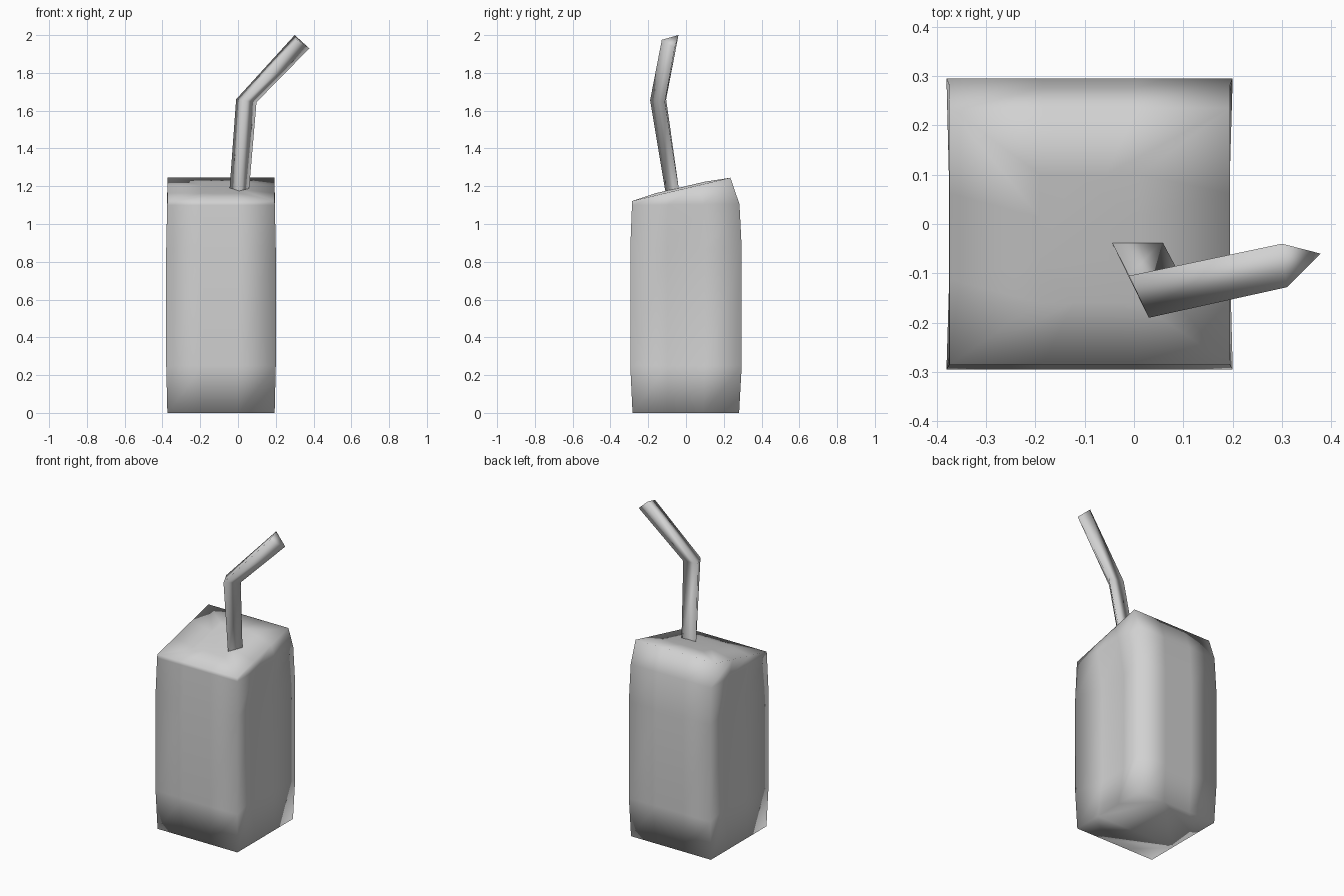
import bpy

cube = bpy.data.objects.get("Cube")
if cube:
    bpy.data.objects.remove(cube)

grey = bpy.data.materials.new("light grey")
grey.use_nodes = True
grey.diffuse_color = (0.64, 0.64, 0.64, 1)
grey.node_tree.nodes["Principled BSDF"].inputs["Base Color"].default_value = (0.64, 0.64, 0.64, 1)


def loft(name, rings, closed_base):
    """Skin closed rings of equal length, cap the top (and base) and shade smooth."""
    n = len(rings[0])
    faces = [(r * n + i, r * n + (i + 1) % n, (r + 1) * n + (i + 1) % n, (r + 1) * n + i)
             for r in range(len(rings) - 1) for i in range(n)]
    faces.append(tuple(range((len(rings) - 1) * n, len(rings) * n)))
    if closed_base:
        faces.append(tuple(reversed(range(n))))
    mesh = bpy.data.meshes.new(name)
    mesh.from_pydata([p for ring in rings for p in ring], [], faces)
    mesh.shade_smooth()
    mesh.materials.append(grey)
    obj = bpy.data.objects.new(name, mesh)
    bpy.context.collection.objects.link(obj)
    return obj


def carton_ring(half_x, front, back, pinch=0):
    """Rectangle in thirds, tilted from front (y, z) to back (y, z), sides pressed in."""
    (y0, z0), (y1, z1) = front, back
    side = half_x - pinch
    plan = [(-half_x, 0), (-half_x / 3, 0), (half_x / 3, 0),
            (half_x, 0), (side, 1 / 3), (side, 2 / 3),
            (half_x, 1), (half_x / 3, 1), (-half_x / 3, 1),
            (-half_x, 1), (-side, 2 / 3), (-side, 1 / 3)]
    return [(x - 0.09, y0 + (y1 - y0) * t, z0 + (z1 - z0) * t) for x, t in plan]


# Drink carton with pressed-in sides and a sloping, slightly puffed lid
loft("carton", [
    carton_ring(0.284, (-0.283, 0), (0.281, 0)),
    carton_ring(0.29, (-0.295, 0.25), (0.295, 0.25), 0.04),
    carton_ring(0.29, (-0.295, 0.87), (0.295, 0.87), 0.04),
    carton_ring(0.285, (-0.286, 1.1), (0.283, 1.105)),
    carton_ring(0.284, (-0.285, 1.122), (0.235, 1.245)),
    carton_ring(0.1, (-0.16, 1.163), (0.1, 1.224)),
], True)

# Three-sided bent straw: base, elbow, mouth
loft("straw", [
    [(-0.046, -0.035, 1.165), (0.005, -0.108, 1.165), (0.057, -0.035, 1.165)],
    [(-0.01, -0.105, 1.66), (0.03, -0.19, 1.655), (0.098, -0.112, 1.645)],
    [(0.3, -0.04, 2.0), (0.31, -0.128, 1.975), (0.378, -0.06, 1.93)],
], False)
